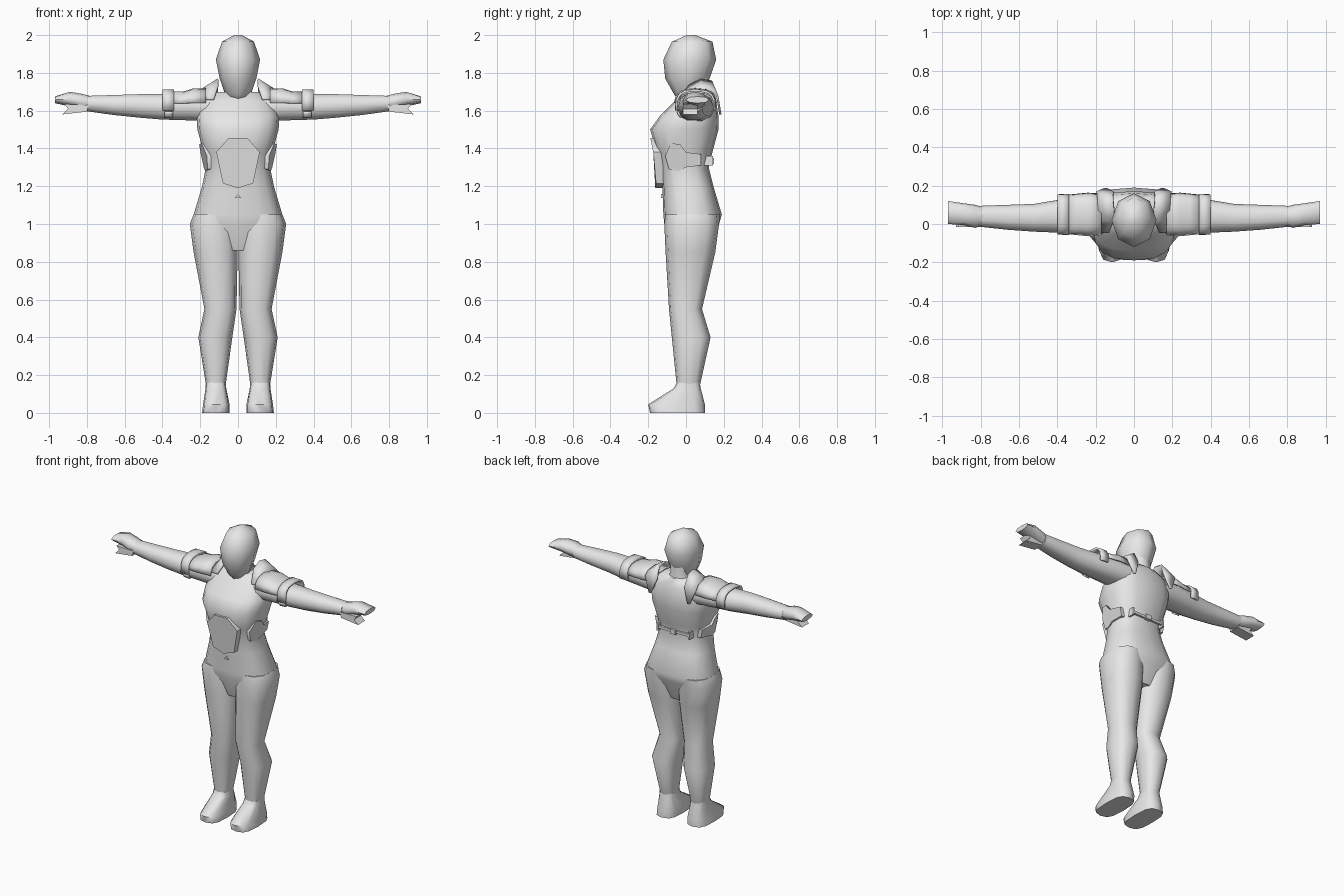
import bpy, bmesh, math
from mathutils import Vector

if "Cube" in bpy.data.objects:
    bpy.data.objects.remove(bpy.data.objects["Cube"])

grey = bpy.data.materials.new("light grey")
grey.diffuse_color = (0.8, 0.8, 0.8, 1)
grey.use_nodes = True
grey.node_tree.nodes["Principled BSDF"].inputs["Base Color"].default_value = grey.diffuse_color


def make(name, verts, faces, mirror=False, angle=60, thick=0):
    """Mesh object with smooth shading, optional thickness and x mirror."""
    me = bpy.data.meshes.new(name)
    bm = bmesh.new()
    vs = [bm.verts.new(v) for v in verts]
    for f in faces:
        bm.faces.new([vs[i] for i in f])
    bmesh.ops.recalc_face_normals(bm, faces=bm.faces)
    for f in bm.faces:
        f.smooth = True
    bm.to_mesh(me)
    bm.free()
    me.set_sharp_from_angle(angle=math.radians(angle))
    me.materials.append(grey)
    ob = bpy.data.objects.new(name, me)
    bpy.context.collection.objects.link(ob)
    if thick:
        sol = ob.modifiers.new("Thickness", "SOLIDIFY")
        sol.thickness, sol.offset = thick, 0
    if mirror:
        mir = ob.modifiers.new("Mirror", "MIRROR")
        mir.use_mirror_merge = False
    return ob


def bridge(name, rings, **kw):
    """Skin closed rings of equal point count and cap both ends."""
    n = len(rings[0])
    faces = [(r * n + i, r * n + (i + 1) % n, (r + 1) * n + (i + 1) % n, (r + 1) * n + i)
             for r in range(len(rings) - 1) for i in range(n)]
    faces += [tuple(range(n)), tuple(range((len(rings) - 1) * n, len(rings) * n))]
    return make(name, [p for r in rings for p in r], faces, **kw)


def oval(u0, u1, v0, v1, n, p):
    """Rounded-square section filling the given box."""
    pts = []
    for i in range(n):
        a = 2 * math.pi * i / n
        c, s = math.cos(a), math.sin(a)
        pts.append(((u0 + u1) / 2 + math.copysign(abs(c) ** p, c) * (u1 - u0) / 2,
                    (v0 + v1) / 2 + math.copysign(abs(s) ** p, s) * (v1 - v0) / 2))
    return pts


def upright(name, rows, n=12, p=0.8, **kw):
    """Loft along z; rows are z, x0, x1, y0, y1."""
    return bridge(name, [[(u, v, r[0]) for u, v in oval(*r[1:], n, p)] for r in rows], **kw)


def sideways(name, rows, n=10, p=0.85, **kw):
    """Loft along x; rows are x, y0, y1, z0, z1."""
    return bridge(name, [[(r[0], u, v) for u, v in oval(*r[1:], n, p)] for r in rows],
                  mirror=True, **kw)


def slab(name, outline, inner, outer, **kw):
    """Closed plate from an outline; inner and outer map each point to 3D."""
    return bridge(name, [[inner(*p) for p in outline], [outer(*p) for p in outline]], **kw)


def shell(name, x_rows, a0, a1, steps=8, **kw):
    """Open curved plate around the arm; rows are x, half depth, half height."""
    verts = []
    for x, hy, hz in x_rows:
        for i in range(steps + 1):
            a = math.radians(a0 + (a1 - a0) * i / steps)
            c, s = math.cos(a), math.sin(a)
            verts.append((x, 0.05 + math.copysign(abs(c) ** 0.7, c) * hy,
                          1.625 + math.copysign(abs(s) ** 0.7, s) * hz))
    m = steps + 1
    faces = [(r * m + i, r * m + i + 1, (r + 1) * m + i + 1, (r + 1) * m + i)
             for r in range(len(x_rows) - 1) for i in range(steps)]
    return make(name, verts, faces, mirror=True, **kw)


# Torso: hips, waist, chest, shoulders
torso = [(0.86, .13, -.07, .12), (1.0, .24, -.115, .175), (1.05, .235, -.12, .19),
         (1.2, .19, -.125, .145), (1.3, .17, -.135, .12), (1.38, .182, -.155, .14),
         (1.5, .215, -.19, .172), (1.57, .22, -.14, .172), (1.65, .19, -.06, .16),
         (1.70, .12, -.02, .135)]
upright("torso", [(z, -h, h, f, b) for z, h, f, b in torso], n=16, p=0.75)

# Neck and faceted head
upright("neck", [(1.66, -.085, .085, -.02, .13), (1.72, -.06, .06, -.02, .125),
                 (1.80, -.06, .06, -.02, .12)], n=8)
head = [(1.64, .025, -.035, .04), (1.69, .07, -.065, .085), (1.77, .097, -.11, .125),
        (1.87, .117, -.12, .16), (1.965, .085, -.075, .14), (2.0, .02, .005, .05)]
upright("head", [(z, -h, h, f, b) for z, h, f, b in head], n=8, p=1)

# Legs running into wedge-shaped feet
upright("leg", [(1.05, .01, .235, -.11, .18), (1.0, .002, .255, -.115, .175),
                (0.85, .002, .235, -.108, .155), (0.55, .008, .178, -.09, .085),
                (0.40, .03, .21, -.075, .13), (0.15, .065, .17, -.05, .075)],
        n=12, mirror=True)
upright("foot", [(0.16, .066, .17, -.05, .073), (0.13, .062, .172, -.065, .078),
                 (0.045, .045, .185, -.2, .10), (0.0, .045, .19, -.19, .10)],
        n=12, p=0.65, mirror=True, angle=50)

# Arms
sideways("arm", [(.14, -.05, .15, 1.54, 1.69), (.24, -.05, .145, 1.545, 1.695),
                 (.40, -.045, .125, 1.55, 1.69), (.52, -.04, .105, 1.56, 1.69),
                 (.66, -.03, .10, 1.575, 1.685), (.80, -.015, .095, 1.595, 1.68)])

# Mitten hands with a separate thumb
sideways("hand", [(.77, .0, .085, 1.60, 1.675), (.83, -.02, .10, 1.607, 1.69),
                  (.89, -.005, .108, 1.622, 1.70), (.97, .0, .12, 1.64, 1.675)], n=8)
slab("thumb", [(.79, 1.63), (.80, 1.595), (.93, 1.58), (.90, 1.61), (.92, 1.635)],
     lambda x, z: (x, -.015, z), lambda x, z: (x, .06, z), mirror=True, angle=30)

# Shoulder guard plates and arm bands
shell("shoulder_guard", [(.17, .105, .09), (.24, .11, .088), (.29, .105, .072),
                         (.34, .10, .072)], 5, 175, thick=.008)
shell("arm_band", [(.34, .103, .082), (.40, .10, .082)], -10, 190, thick=.012, angle=30)
shell("arm_band_strap", [(.345, .098, .076), (.39, .095, .074)], 195, 225, steps=3,
      thick=.01, angle=30)

# Folded collar flaps over the shoulders, ending in a point on the back
flap = [(-.04, 1.66, .13, .17), (.02, 1.735, .105, .19), (.08, 1.765, .105, .185),
        (.135, 1.755, .11, .19), (.165, 1.68, .105, .195), (.182, 1.58, .14, .155)]
make("collar_flap",
     [p for y, z, a, b in flap for p in ((a, y, z), (b, y, z - .05 * (z > 1.7)))],
     [(2 * i, 2 * i + 1, 2 * i + 3, 2 * i + 2) for i in range(len(flap) - 1)],
     mirror=True, thick=.012, angle=40)

# Belly plate
slab("belly_plate",
     [(-.05, 1.455), (.05, 1.455), (.115, 1.38), (.08, 1.215), (0, 1.19),
      (-.08, 1.215), (-.115, 1.38)],
     lambda x, z: (x, -.10, z),
     lambda x, z: (x, -.192 + max(0, 1.40 - z) * .14 + x * x * 1.2, z), angle=50)

# Side patches following the waist
slab("side_patch",
     [(-.11, 1.36), (-.09, 1.29), (-.04, 1.28), (0, 1.30), (.08, 1.31), (.08, 1.37),
      (0, 1.38), (-.03, 1.42), (-.08, 1.43)],
     lambda y, z: (.12, y, z),
     lambda y, z: ((.172 + .22 * (z - 1.28)) * (1 - 13 * y * y) + .005, y, z),
     mirror=True, angle=50)

# Navel
slab("navel", [(-.016, 1.138), (.016, 1.138), (0, 1.158)],
     lambda x, z: (x, -.11, z), lambda x, z: (x, -.133, z))


def box(name, x0, x1, y0, y1, z0, z1, **kw):
    slab(name, [(x0, z0), (x1, z0), (x1, z1), (x0, z1)],
         lambda x, z: (x, y0, z), lambda x, z: (x, y1, z), angle=30, **kw)


# Back strap with buckle and end loops
box("back_strap", -.125, .125, .122, .137, 1.325, 1.342)
box("strap_buckle", -.02, .02, .125, .148, 1.318, 1.35)
box("strap_loop", .115, .127, .09, .143, 1.31, 1.36, mirror=True)
